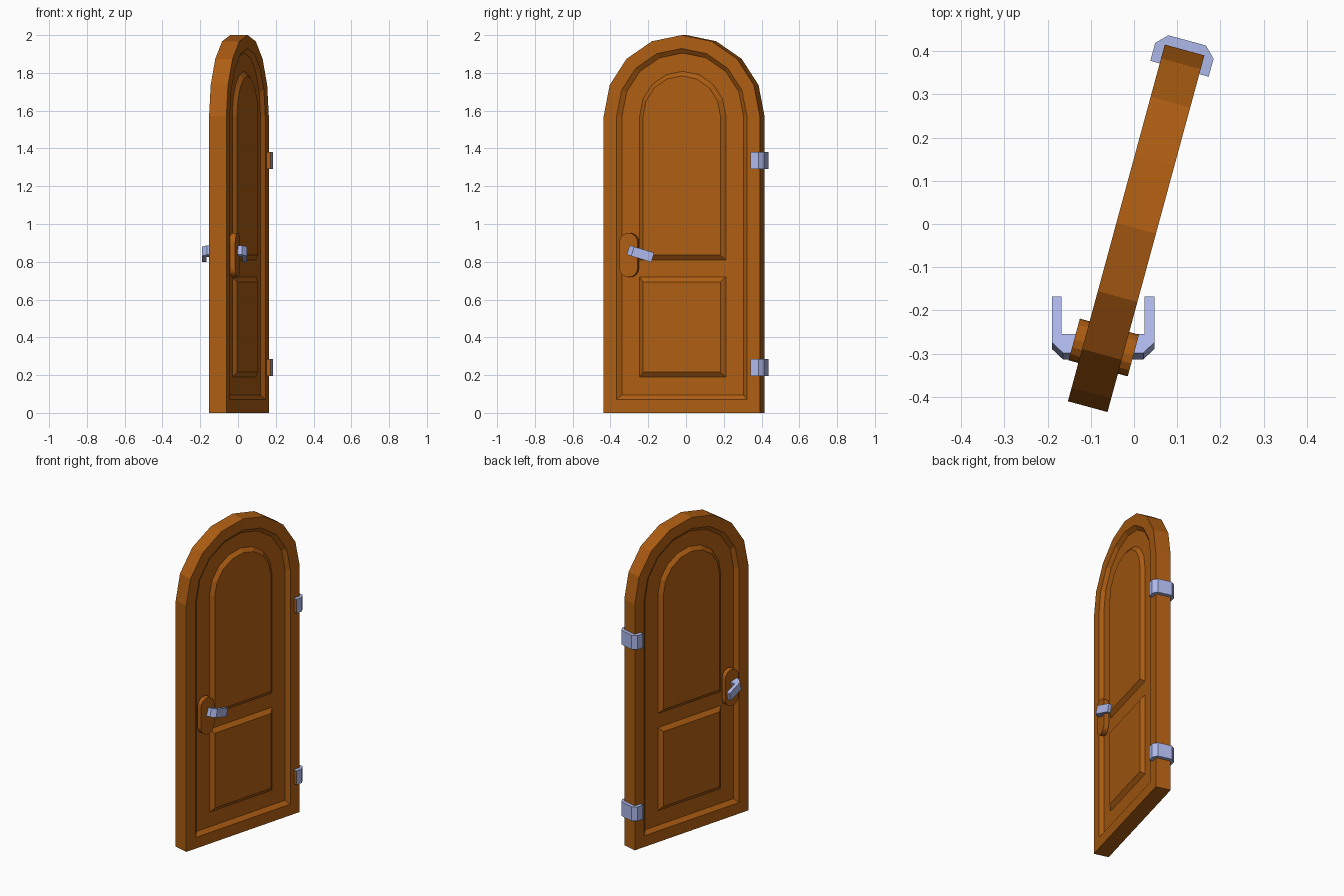
import bpy, bmesh
from math import sin, cos, pi, radians
from mathutils import Matrix

if "Cube" in bpy.data.objects:
    bpy.data.objects.remove(bpy.data.objects["Cube"])

SWING = Matrix.Translation((0.005, -0.01, 0)) @ Matrix.Rotation(radians(-15.2), 4, 'Z')
HALF, FLOOR, SPRING = 0.0475, 0.0275, 1.572


def material(name, color):
    m = bpy.data.materials.new(name)
    m.diffuse_color = (*color, 1)
    m.use_nodes = True
    m.node_tree.nodes["Principled BSDF"].inputs["Base Color"].default_value = m.diffuse_color
    return m


wood = material("wood", (0.42, 0.11, 0.006))
metal = material("metal", (0.42, 0.48, 0.82))


def loft(name, rings, mat, matrix=SWING, mirror=False):
    """Skin a list of equal-length point rings and cap both ends."""
    bm = bmesh.new()
    loops = [[bm.verts.new(p) for p in ring] for ring in rings]
    n = len(loops[0])
    for a, b in zip(loops, loops[1:]):
        for i in range(n):
            j = (i + 1) % n
            bm.faces.new((a[i], a[j], b[j], b[i]))
    bm.faces.new(loops[0])
    bm.faces.new(loops[-1])
    bmesh.ops.recalc_face_normals(bm, faces=bm.faces)
    me = bpy.data.meshes.new(name)
    bm.to_mesh(me)
    bm.free()
    me.materials.append(mat)
    ob = bpy.data.objects.new(name, me)
    ob.matrix_world = matrix
    bpy.context.collection.objects.link(ob)
    if mirror:
        mod = ob.modifiers.new("both_sides", 'MIRROR')
        mod.use_axis = (True, False, False)
    return ob


def arch(w, bottom, x):
    """Arched outline at depth x, eight segments over the top."""
    pts = [(x, -w, bottom), (x, w, bottom)]
    return pts + [(x, w * cos(i * pi / 8), SPRING + w * sin(i * pi / 8)) for i in range(9)]


def rect(w, z0, z1, x):
    return [(x, -w, z0), (x, w, z0), (x, w, z1), (x, -w, z1)]


def stadium(y, z0, z1, r, x):
    pts = []
    for k in range(18):
        a = (k if k < 9 else k - 1) * pi / 8
        zc = z1 - r if k < 9 else z0 + r
        pts.append((x, y + r * cos(a), zc + r * sin(a)))
    return pts


# door slab with a bevelled recess on both faces
side = [(0.333, 0.096, FLOOR), (0.357, 0.071, HALF), (0.428, 0, HALF)]
loft("door_slab", [arch(w, b, -x) for w, b, x in side] +
     [arch(w, b, x) for w, b, x in reversed(side)], wood)

# raised panels
loft("upper_panel", [arch(0.236, 0.81, FLOOR - 0.005), arch(0.236, 0.81, FLOOR),
                     arch(0.212, 0.835, HALF)], wood, mirror=True)
loft("lower_panel", [rect(0.236, 0.19, 0.72, FLOOR - 0.005), rect(0.236, 0.19, 0.72, FLOOR),
                     rect(0.212, 0.216, 0.694, HALF)], wood, mirror=True)

# oval handle plates
loft("handle_plate", [stadium(-0.286, 0.718, 0.953, 0.05, x) for x in (0.04, 0.071)],
     wood, mirror=True)

# lever handles, tilted down, square to the world axes
lever = [(0.04, 0), (0.093, 0), (0.1185, 0.025), (0.1185, 0.136), (0.096, 0.136),
         (0.096, 0.046), (0.04, 0.046)]
tilt = Matrix.Translation((-0.0715, -0.306, 0.8625)) @ Matrix.Rotation(radians(-17), 4, 'X')
loft("lever_handle", [[(x, y, z) for x, y in lever] for z in (-0.026, 0.026)],
     metal, tilt, mirror=True)

# hinge straps wrapped around the door edge
half = [(0.046, 0.383), (0.07, 0.383), (0.07, 0.426), (0.045, 0.451)]
strap = [(0.046, 0.427)] + half + [(-x, y) for x, y in reversed(half)] + [(-0.046, 0.427)]
for name, z0 in (("lower_hinge", 0.194), ("upper_hinge", 1.29)):
    ob = loft(name, [[(x, y, z) for x, y in strap] for z in (z0, z0 + 0.09)], metal)
    ob.data.materials.append(wood)
    for f in ob.data.polygons:  # strap ends are wood coloured
        if f.normal.y < -0.9:
            f.material_index = 1
